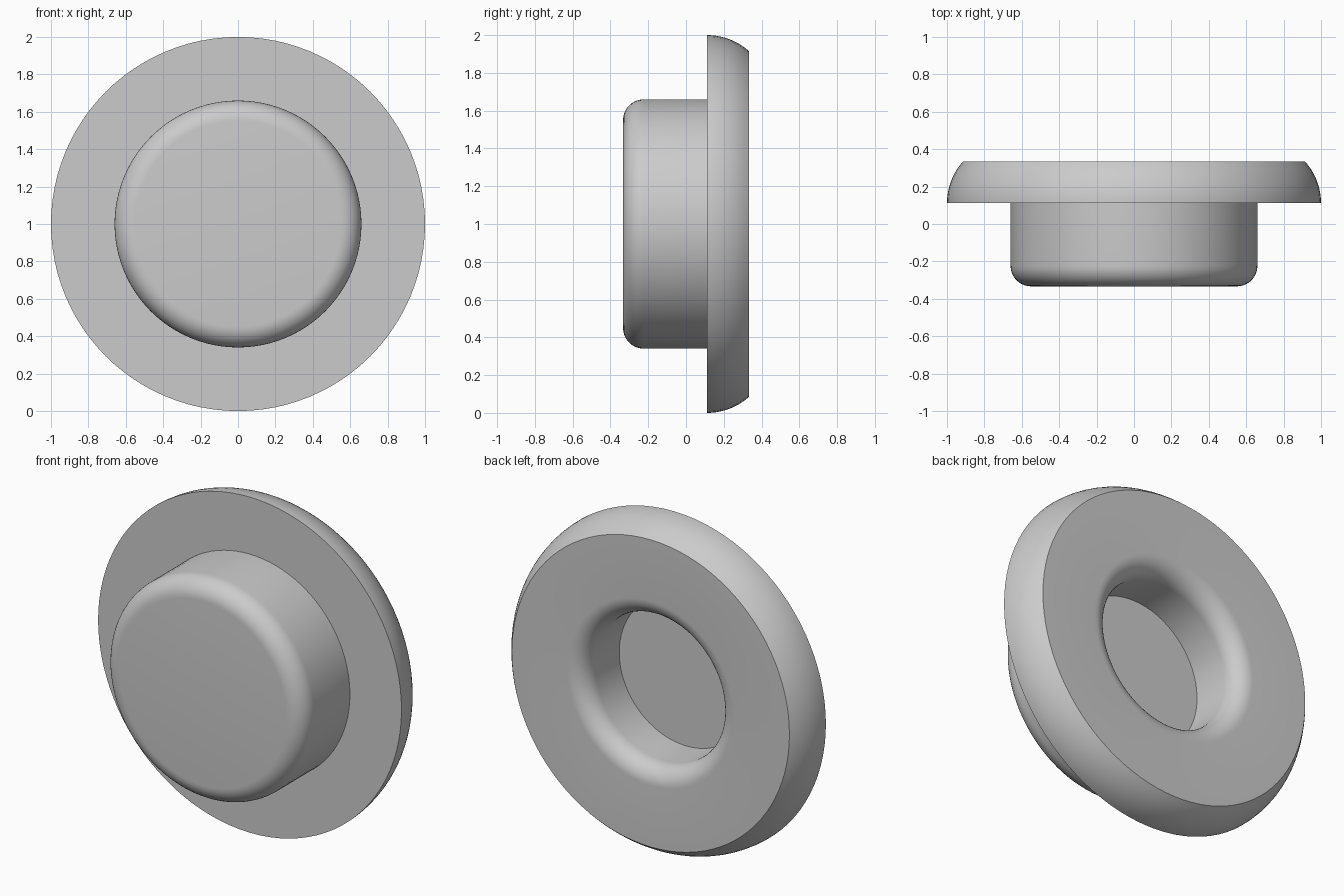
import bpy
import bmesh
from math import sin, cos, pi, radians, asin
from mathutils import Vector

cube = bpy.data.objects.get("Cube")
if cube:
    bpy.data.objects.remove(cube, do_unlink=True)

# One plain grey for the whole part
grey = bpy.data.materials.new("plain grey")
grey.use_nodes = True
colour = (0.6, 0.6, 0.6, 1)
grey.diffuse_color = colour
grey.node_tree.nodes["Principled BSDF"].inputs["Base Color"].default_value = colour

HALF = 1 / 3          # half of the total depth
BACK_OF_BOSS = 1 / 9  # where the boss meets the flange
BOSS_R = 0.66
BORE_R = 0.44
FILLET = 0.11
RIM_ARC = 1 / 3


def arc(r, y, radius, start, end, steps=10):
    """Arc points in the (radius, y) half-plane."""
    return [(r + radius * cos(start + (end - start) * i / steps),
             y + radius * sin(start + (end - start) * i / steps))
            for i in range(steps + 1)]


# Half profile from the front centre, round the rim, into the bore
profile = [(0, -HALF)]
profile += arc(BOSS_R - FILLET, -HALF + FILLET, FILLET, -pi / 2, 0)
profile += [(BOSS_R, BACK_OF_BOSS)]
profile += arc(1 - RIM_ARC, BACK_OF_BOSS, RIM_ARC, 0, asin(2 / 3))
profile += arc(BORE_R + FILLET, HALF - FILLET, FILLET, pi / 2, pi)
profile += [(BORE_R, 0), (0, 0)]

# Revolve the profile about the front-to-back axis
bm = bmesh.new()
verts = [bm.verts.new((r, y, 1)) for r, y in profile]
edges = [bm.edges.new(pair) for pair in zip(verts, verts[1:])]
bmesh.ops.spin(bm, geom=verts + edges, cent=Vector((0, 0, 1)),
               axis=Vector((0, 1, 0)), angle=2 * pi, steps=96)
bmesh.ops.remove_doubles(bm, verts=bm.verts, dist=0.0005)
bmesh.ops.recalc_face_normals(bm, faces=bm.faces)

mesh = bpy.data.meshes.new("flanged_cap")
bm.to_mesh(mesh)
bm.free()
mesh.materials.append(grey)
cap = bpy.data.objects.new("flanged_cap", mesh)
bpy.context.collection.objects.link(cap)

# Smooth curves, crisp flange edges
bpy.ops.object.select_all(action="DESELECT")
cap.select_set(True)
bpy.context.view_layer.objects.active = cap
bpy.ops.object.shade_smooth_by_angle(angle=radians(30))
